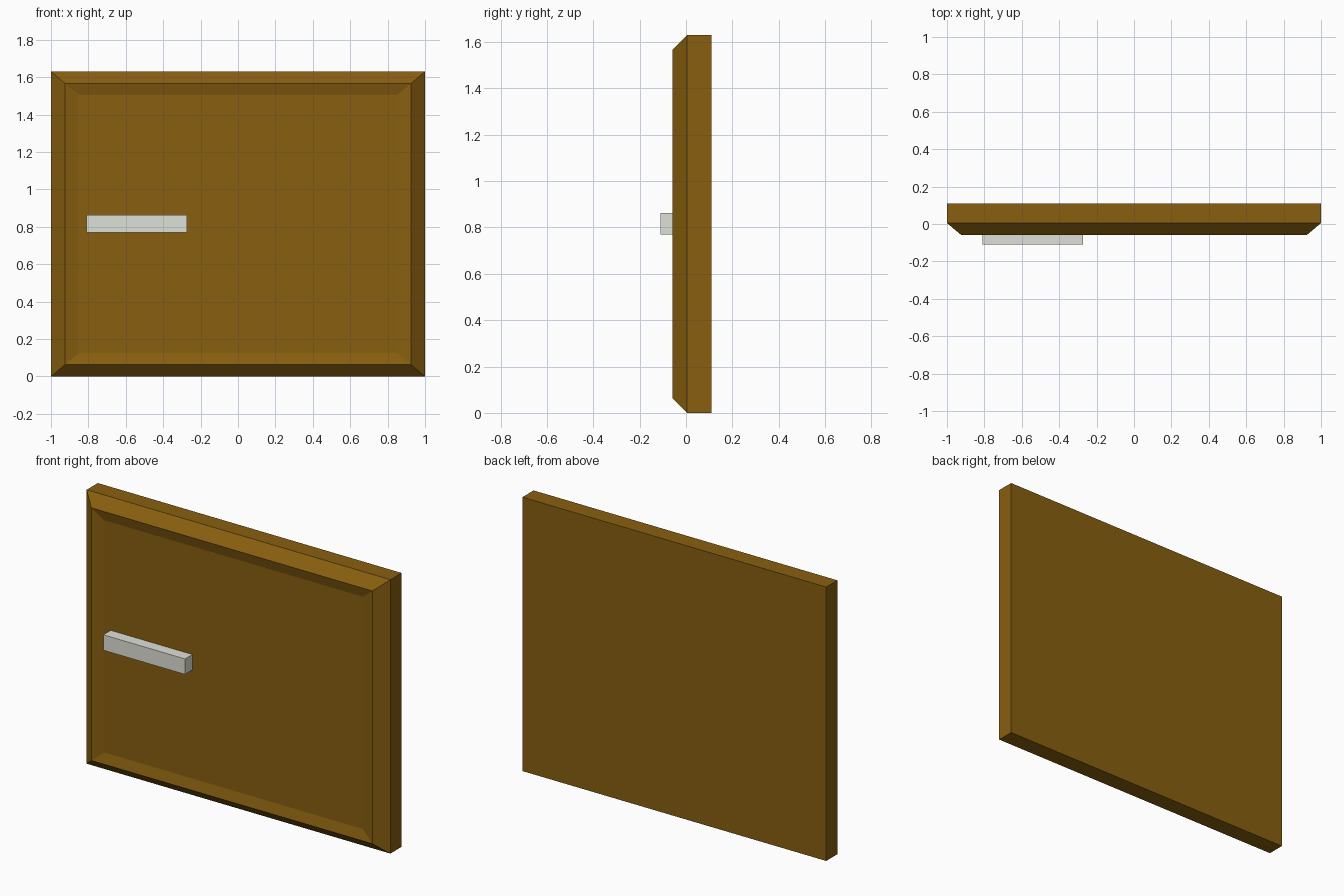
import bpy, bmesh

if "Cube" in bpy.data.objects:
    bpy.data.objects.remove(bpy.data.objects["Cube"])

H = 1.63  # panel height


def material(name, color):
    m = bpy.data.materials.new(name)
    m.diffuse_color = (*color, 1)
    m.use_nodes = True
    m.node_tree.nodes["Principled BSDF"].inputs["Base Color"].default_value = m.diffuse_color
    return m


def finish(name, bm, mat):
    bmesh.ops.recalc_face_normals(bm, faces=bm.faces[:])
    me = bpy.data.meshes.new(name)
    bm.to_mesh(me)
    bm.free()
    me.materials.append(mat)
    ob = bpy.data.objects.new(name, me)
    bpy.context.collection.objects.link(ob)
    return ob


wood = material("brown wood", (0.246, 0.114, 0.005))
metal = material("pale grey", (0.73, 0.75, 0.68))

# Door panel: rectangular rings lofted from the back to the recessed front
# each ring: (x inset, z inset, y)
rings = [(0, 0, 0.11), (0, 0, 0.005), (0.075, 0.063, -0.058), (0.148, 0.124, -0.041)]
bm = bmesh.new()
loops = []
for dx, dz, y in rings:
    x = 1 - dx
    loops.append([bm.verts.new(p) for p in
                  ((-x, y, dz), (x, y, dz), (x, y, H - dz), (-x, y, H - dz))])
for a, b in zip(loops, loops[1:]):
    for i in range(4):
        j = (i + 1) % 4
        bm.faces.new((a[i], a[j], b[j], b[i]))
bm.faces.new(loops[0])
bm.faces.new(loops[-1])
finish("drawer_panel", bm, wood)

# Bar handle set into the recessed face
lo, hi = (-0.81, -0.11, 0.77), (-0.272, -0.035, 0.862)
bm = bmesh.new()
bmesh.ops.create_cube(bm, size=1)
for v in bm.verts:
    v.co = [lo[k] if v.co[k] < 0 else hi[k] for k in range(3)]
finish("bar_handle", bm, metal)
